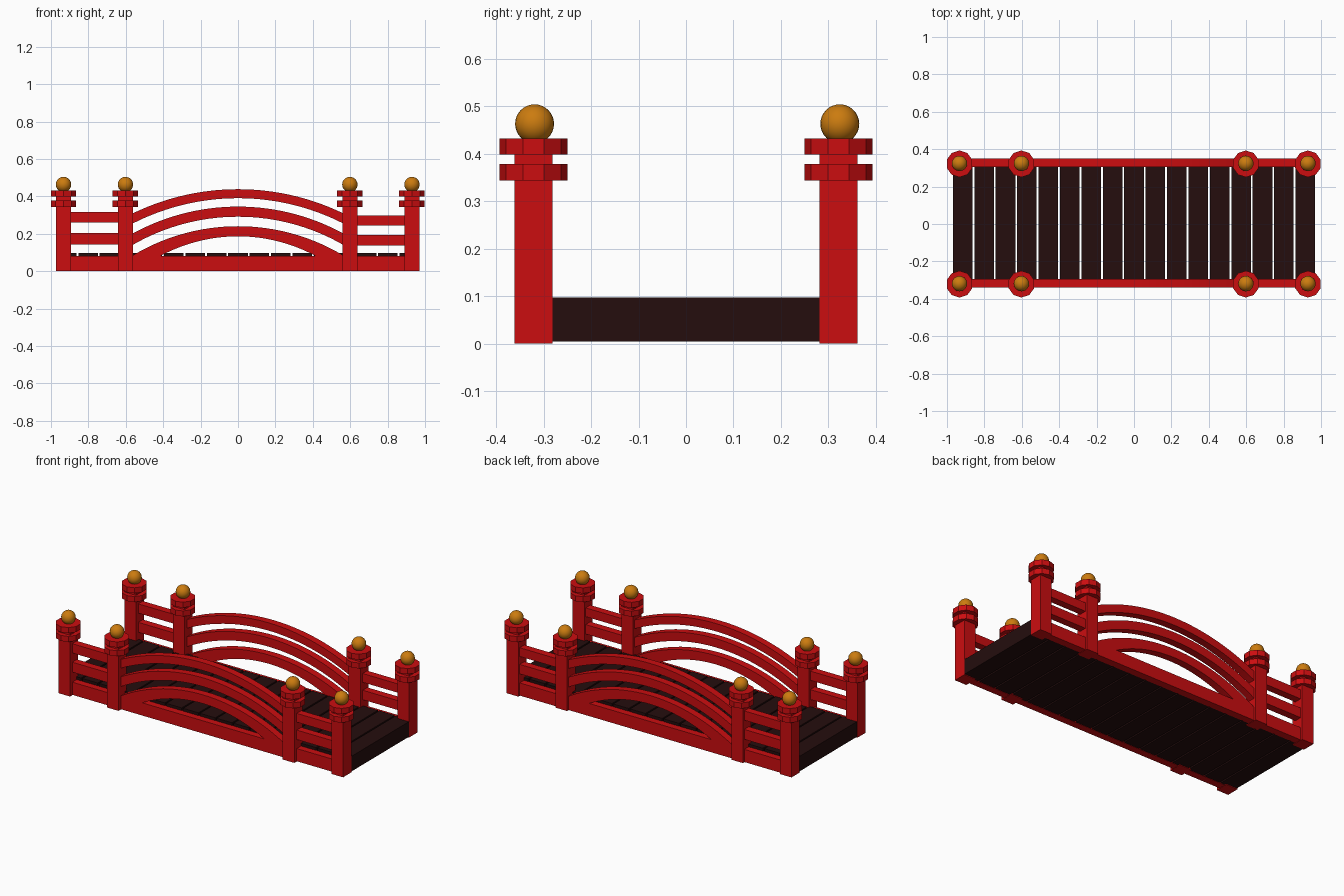
import bpy
import math

cube = bpy.data.objects.get("Cube")
if cube:
    bpy.data.objects.remove(cube, do_unlink=True)


def material(name, rgb):
    m = bpy.data.materials.new(name)
    m.use_nodes = True
    m.diffuse_color = (*rgb, 1)
    m.node_tree.nodes["Principled BSDF"].inputs["Base Color"].default_value = (*rgb, 1)
    return m


RED = material("red lacquer", (0.6, 0.004, 0.005))
WOOD = material("dark wood", (0.018, 0.004, 0.004))
GOLD = material("gold", (0.6, 0.2, 0.005))


def mesh_object(name, verts, faces, mat):
    mesh = bpy.data.meshes.new(name)
    mesh.from_pydata(verts, [], faces)
    mesh.materials.append(mat)
    obj = bpy.data.objects.new(name, mesh)
    bpy.context.collection.objects.link(obj)
    return obj


def box(name, x, y, z, mat):
    """Box from (low, high) ranges on each axis."""
    verts = [(a, b, c) for a in x for b in y for c in z]
    faces = [(0, 1, 3, 2), (4, 6, 7, 5), (0, 4, 5, 1),
             (2, 3, 7, 6), (0, 2, 6, 4), (1, 5, 7, 3)]
    return mesh_object(name, verts, faces, mat)


def arc_points(half, peak, end, steps=32):
    """Circular arc over x = -half..half, from height end up to peak."""
    rise = peak - end
    r = (half * half + rise * rise) / (2 * rise)
    span = math.asin(half / r)
    angles = [span * (2 * i / steps - 1) for i in range(steps + 1)]
    return [(r * math.sin(a), peak - r + r * math.cos(a)) for a in angles]


def arch(name, outer, inner, y):
    """Curved rail between an outer and an inner arc."""
    rings = []
    for (xo, zo), (xi, zi) in zip(arc_points(*outer), arc_points(*inner)):
        rings.append([(xo, y[0], zo), (xo, y[1], zo), (xi, y[1], zi), (xi, y[0], zi)])
    verts = [v for ring in rings for v in ring]
    faces = [(0, 1, 2, 3), tuple(len(verts) - k for k in (1, 2, 3, 4))]
    for i in range(len(rings) - 1):
        for k in range(4):
            n = (k + 1) % 4
            faces.append((4 * i + k, 4 * i + 4 + k, 4 * i + 4 + n, 4 * i + n))
    return mesh_object(name, verts, faces, RED)


def post(name, x, y):
    """Square post with two ten-sided collars and a ball finial."""
    box(name, (x - 0.04, x + 0.04), (y - 0.04, y + 0.04), (0, 0.425), RED)
    for part, z in (("lower_collar", 0.361), ("upper_collar", 0.415)):
        bpy.ops.mesh.primitive_cylinder_add(vertices=10, radius=0.0715, depth=0.034,
                                            location=(x, y, z))
        collar = bpy.context.object
        collar.name = f"{name}_{part}"
        collar.data.materials.append(RED)
    bpy.ops.mesh.primitive_uv_sphere_add(segments=24, ring_count=16, radius=0.041,
                                         location=(x, y + 0.0025, 0.463))
    ball = bpy.context.object
    ball.name = name + "_finial"
    ball.data.materials.append(GOLD)
    bpy.ops.object.shade_smooth()


# Deck of thick planks with narrow gaps
COUNT, PITCH, GAP = 17, 0.1145, 0.0095
for i in range(COUNT):
    x = (i - (COUNT - 1) / 2) * PITCH
    half = (PITCH - GAP) / 2
    box(f"deck_plank_{i + 1}", (x - half, x + half), (-0.297, 0.307), (0.004, 0.097), WOOD)

# Posts and railings on both long sides
for side, label in ((-1, "front"), (1, "back")):
    y = side * 0.3215
    for x, where in ((-0.933, "right_end"), (-0.602, "right_inner"),
                     (0.598, "left_inner"), (0.93, "left_end")):
        post(f"{label}_{where}_post", x, y)

    ry = (y + 0.005 - 0.0225, y + 0.005 + 0.0225)
    box(f"{label}_base_beam", (-0.94, 0.94), ry, (0.002, 0.08), RED)

    # Straight rails between end posts and inner posts
    box(f"{label}_right_upper_rail", (-0.92, -0.6), ry, (0.26, 0.317), RED)
    box(f"{label}_right_lower_rail", (-0.92, -0.6), ry, (0.142, 0.203), RED)
    box(f"{label}_left_upper_rail", (0.6, 0.92), ry, (0.243, 0.297), RED)
    box(f"{label}_left_lower_rail", (0.6, 0.92), ry, (0.136, 0.194), RED)

    # Three arched rails: (half width, peak height, end height)
    arch(f"{label}_upper_arch", (0.6, 0.438, 0.29), (0.6, 0.39, 0.235), ry)
    arch(f"{label}_middle_arch", (0.6, 0.345, 0.18), (0.6, 0.291, 0.118), ry)
    arch(f"{label}_lower_arch", (0.585, 0.24, 0.07), (0.435, 0.186, 0.07), ry)
